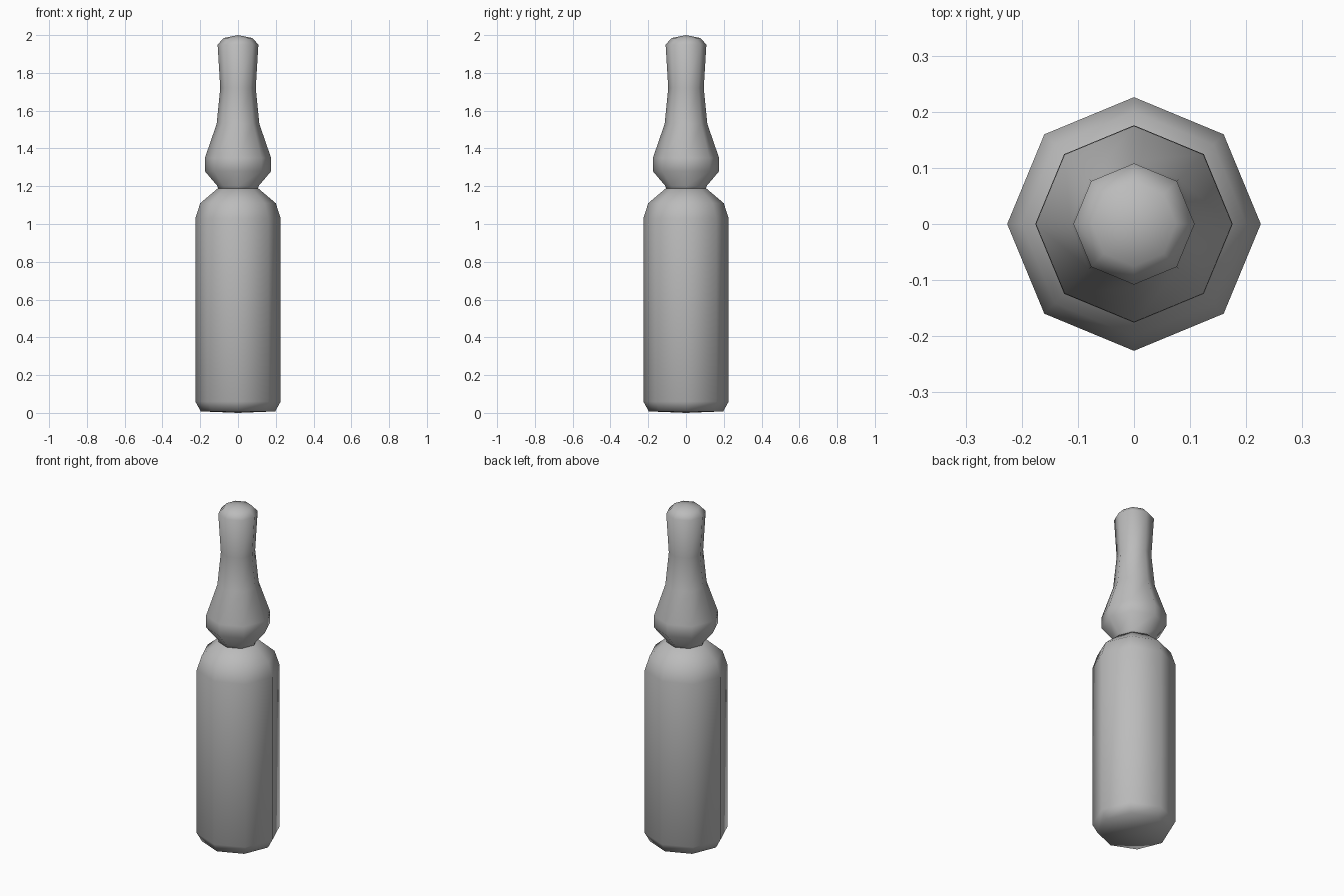
import bpy, bmesh, math

if "Cube" in bpy.data.objects:
    bpy.data.objects.remove(bpy.data.objects["Cube"])

SIDES = 8

glass = bpy.data.materials.new("grey_glass")
glass.diffuse_color = (0.5, 0.5, 0.5, 1)
glass.use_nodes = True
glass.node_tree.nodes["Principled BSDF"].inputs["Base Color"].default_value = glass.diffuse_color


def lathe(name, profile):
    """Revolve (radius, z) points around z; radius 0 gives a pole."""
    bm = bmesh.new()
    rings = []
    for r, z in profile:
        if r == 0:
            rings.append([bm.verts.new((0, 0, z))] * SIDES)
        else:
            rings.append([bm.verts.new((r * math.cos(2 * math.pi * i / SIDES),
                                        r * math.sin(2 * math.pi * i / SIDES), z))
                          for i in range(SIDES)])
    for low, high in zip(rings, rings[1:]):
        for i in range(SIDES):
            j = (i + 1) % SIDES
            corners = list(dict.fromkeys((low[i], low[j], high[j], high[i])))
            bm.faces.new(corners)
    bmesh.ops.recalc_face_normals(bm, faces=bm.faces)
    for f in bm.faces:
        f.smooth = True
    mesh = bpy.data.meshes.new(name)
    bm.to_mesh(mesh)
    bm.free()
    mesh.materials.append(glass)
    obj = bpy.data.objects.new(name, mesh)
    bpy.context.collection.objects.link(obj)
    return obj


# Lower vial with chamfered base and sloping shoulder
lathe("vial_body", [(0, 0), (0.197, 0.008), (0.226, 0.06), (0.226, 1.03),
                    (0.2, 1.11), (0.108, 1.188), (0, 1.188)])

# Snap-off top: bulb, tapering stem and rounded tip
lathe("snap_top", [(0, 1.186), (0.106, 1.186), (0.108, 1.20), (0.176, 1.28), (0.175, 1.35),
                   (0.113, 1.53), (0.094, 1.72), (0.108, 1.95), (0.075, 1.985), (0, 2.0)])
